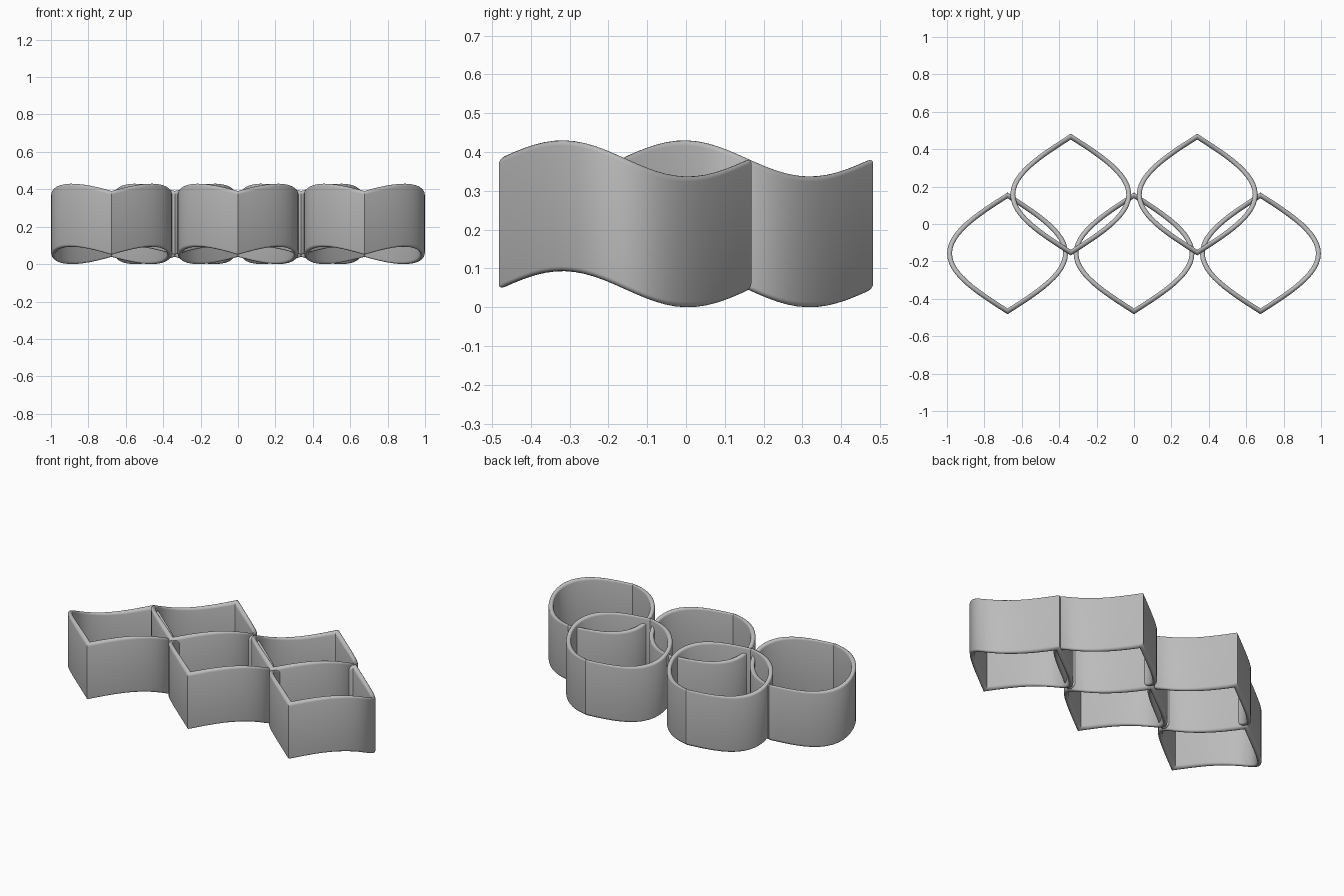
import bpy, bmesh
from math import pi, sin, cos, hypot

cube = bpy.data.objects.get("Cube")
if cube:
    bpy.data.objects.remove(cube)

HALF = 0.31          # half width and half depth of the wall centre line
WALL = 0.026         # wall thickness
HEIGHT = 0.337       # wall height
WAVE = 0.0465        # rise and fall of the rims along y
MID_Z = 0.215
STEPS = 24           # segments per half outline
ROUND = 8            # segments over each rounded rim

mat = bpy.data.materials.new("plain grey")
grey = (0.5, 0.5, 0.5, 1)
mat.use_nodes = True
mat.diffuse_color = grey
mat.node_tree.nodes["Principled BSDF"].inputs["Base Color"].default_value = grey


def outline():
    """Centre line points with miter normals: two cosine arcs meeting at sharp tips."""
    points = []
    for side in (1, -1):
        for i in range(STEPS):
            a = side * (-pi / 2 + pi * i / STEPS)
            x, y = side * HALF * cos(a), HALF * a / (pi / 2)
            nx, ny = side, sin(a) * pi / 2
            length = hypot(nx, ny)
            if i == 0:   # tip: the normal runs along y, lengthened to a miter
                points.append((0, y, 0, -side * length / (pi / 2)))
            else:
                points.append((x, y, nx / length, ny / length))
    return points


def wall_section():
    """Upright wall cross-section with rounded top and bottom: (offset, height)."""
    r = WALL / 2
    section = []
    for end in (1, -1):
        for j in range(ROUND + 1):
            a = pi * j / ROUND
            section.append((end * r * cos(a), end * (HEIGHT / 2 - r + r * sin(a))))
    return section


# One ring: sweep the wall section around the outline, following the wave
bm = bmesh.new()
loops = []
for x, y, nx, ny in outline():
    loop = []
    for off, h in wall_section():
        py = y + ny * off
        z = MID_Z + h - WAVE * sin(pi * py / (HALF + WALL / 2))
        loop.append(bm.verts.new((x + nx * off, py, z)))
    loops.append(loop)
for k, loop in enumerate(loops):
    following = loops[(k + 1) % len(loops)]
    for j in range(len(loop)):
        n = (j + 1) % len(loop)
        bm.faces.new((loop[j], loop[n], following[n], following[j]))
bmesh.ops.recalc_face_normals(bm, faces=bm.faces)
mesh = bpy.data.meshes.new("wavy_ring")
bm.to_mesh(mesh)
bm.free()
mesh.materials.append(mat)

# Five rings in two overlapping rows
layout = {
    "front_right_ring": (-0.676, -0.157),
    "front_middle_ring": (0, -0.157),
    "front_left_ring": (0.676, -0.157),
    "back_right_ring": (-0.338, 0.157),
    "back_left_ring": (0.338, 0.157),
}
for name, (x, y) in layout.items():
    ring = bpy.data.objects.new(name, mesh)
    ring.location = (x, y, 0)
    bpy.context.collection.objects.link(ring)

# Smooth walls and rims, sharp tips
bpy.ops.object.select_all(action="DESELECT")
ring.select_set(True)
bpy.context.view_layer.objects.active = ring
bpy.ops.object.shade_smooth_by_angle(angle=pi / 5)
